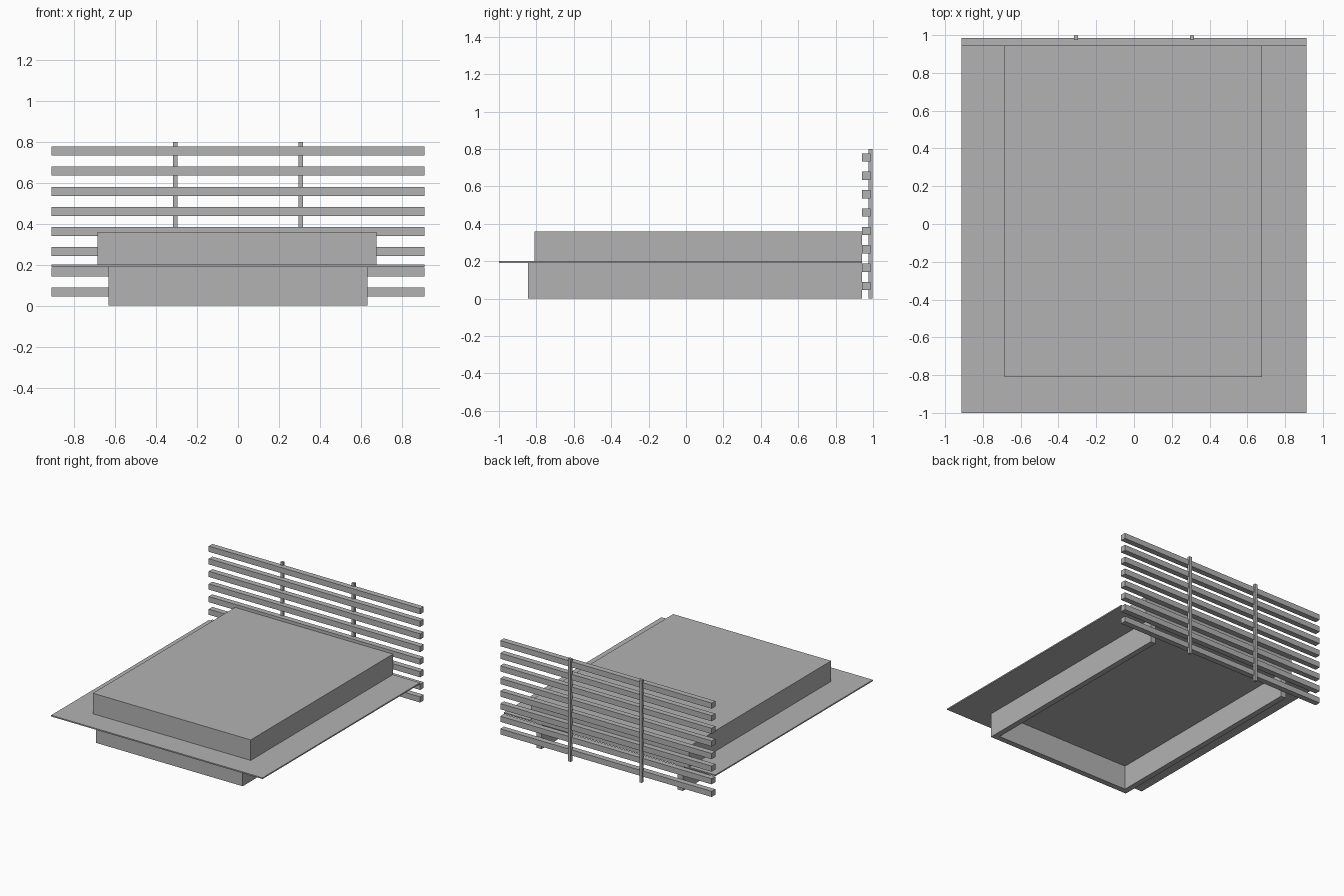
import bpy

# Remove the default cube
cube = bpy.data.objects.get("Cube")
if cube:
    bpy.data.objects.remove(cube, do_unlink=True)

# Single flat colour
grey = bpy.data.materials.new("plain grey")
grey.use_nodes = True
colour = (0.45, 0.45, 0.45, 1)
grey.diffuse_color = colour
grey.node_tree.nodes["Principled BSDF"].inputs["Base Color"].default_value = colour


def box(name, x, y, z):
    """Box from (min, max) ranges along each axis."""
    spans = (x, y, z)
    bpy.ops.mesh.primitive_cube_add(size=1, location=[(a + b) / 2 for a, b in spans])
    obj = bpy.context.object
    obj.name = name
    obj.scale = [b - a for a, b in spans]
    bpy.ops.object.transform_apply(location=False, rotation=False, scale=True)
    obj.data.materials.append(grey)
    return obj


BACK = 0.942      # rear end of the bed, against the headboard
FRONT = -0.845    # front of the base
HALF = 0.632      # half width of the base
WALL = 0.045      # thickness of the base boards
DECK = 0.19       # underside of the platform

# Base: two side boards and a front board, open at the back
box("base_front", (-HALF, HALF), (FRONT, FRONT + WALL), (0, DECK))
for side, name in ((-1, "right"), (1, "left")):
    edges = sorted((side * HALF, side * (HALF - WALL)))
    box("base_side_" + name, edges, (FRONT + WALL, BACK), (0, DECK))

# Thin platform and the mattress on it
box("platform", (-0.912, 0.912), (-1, BACK), (DECK, 0.2))
box("mattress", (-0.685, 0.677), (-0.81, BACK), (0.2, 0.36))

# Headboard: horizontal slats on two thin posts
for i in range(8):
    low = 0.045 + i * 0.0983
    box(f"headboard_slat_{i + 1}", (-0.912, 0.912), (BACK, 0.986), (low, low + 0.044))
for side, name in ((-1, "right"), (1, "left")):
    x = side * 0.307
    box("headboard_post_" + name, (x - 0.011, x + 0.011), (0.975, 0.998), (0, 0.8))
